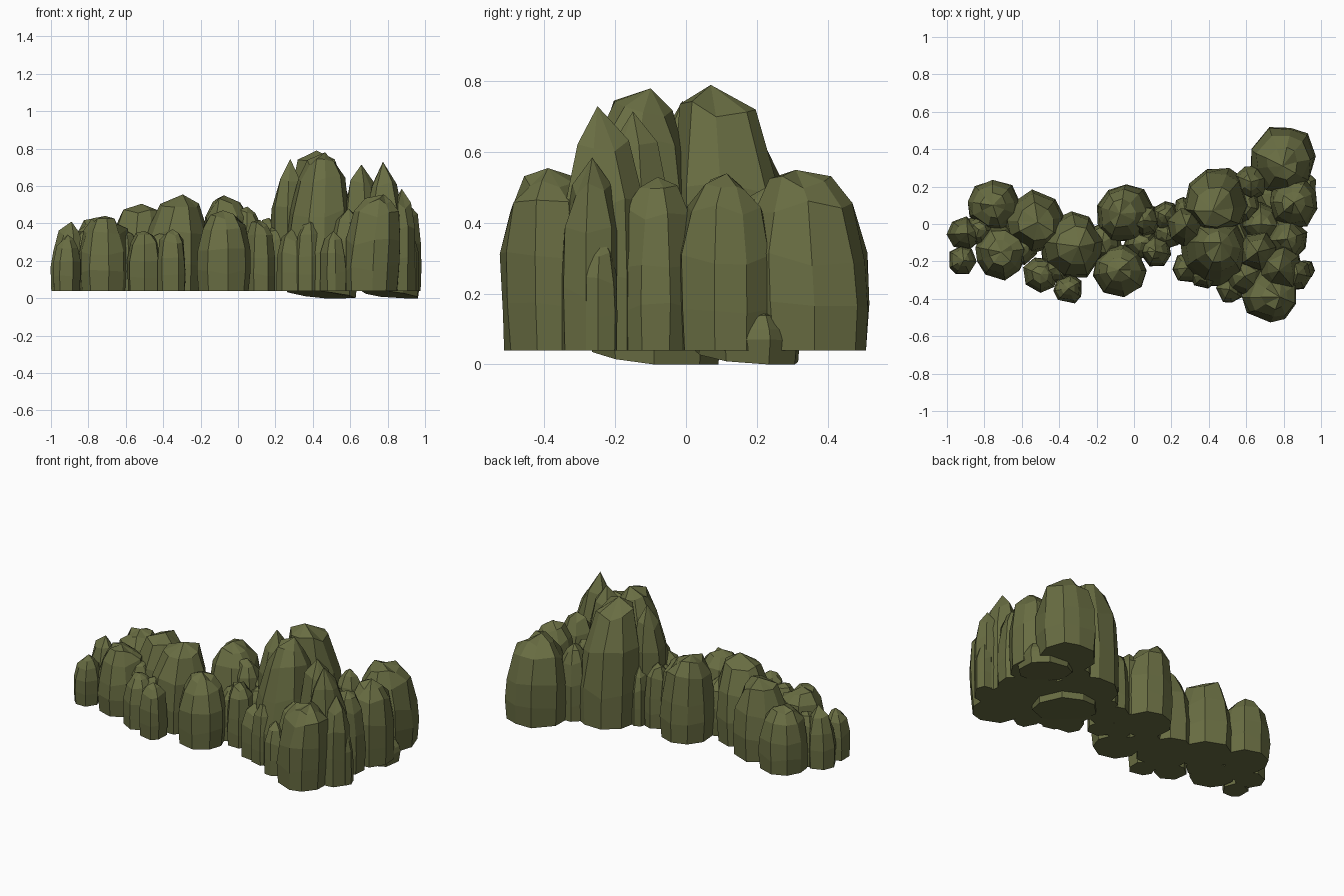
import bpy, bmesh, math, random

cube = bpy.data.objects.get("Cube")
if cube:
    bpy.data.objects.remove(cube)

random.seed(7)
GROUND = 0.04

moss = bpy.data.materials.new("olive_stone")
moss.use_nodes = True
COLOUR = (0.14, 0.153, 0.055, 1)
moss.diffuse_color = COLOUR
bsdf = next(n for n in moss.node_tree.nodes if n.type == "BSDF_PRINCIPLED")
bsdf.inputs["Base Color"].default_value = COLOUR
bsdf.inputs["Roughness"].default_value = 0.9

# Side profiles as (height fraction, radius fraction)
BLUNT = [(0, .95), (.24, 1), (.5, .98), (.79, .8), (.93, .47)]
TALL = [(0, .97), (.28, 1), (.6, .9), (.9, .6)]
STEEP = [(0, .98), (.28, 1), (.55, .85), (.8, .66), (.93, .43)]
POINTED = [(0, .98), (.3, 1), (.6, .94), (.84, .62)]


def rock(name, x, y, r, top, profile=BLUNT, lean=(0, 0), tilted=False):
    """Faceted column: stacked irregular rings, a peak and a flat base."""
    sides = 9 if r > .12 else 7
    start = random.random()
    spokes = [(math.tau * (i + start + random.uniform(-.2, .2)) / sides,
               r * random.uniform(.96, 1.07)) for i in range(sides)]
    height = top - GROUND
    bm = bmesh.new()
    rings = []
    for level, (h, width) in enumerate(profile):
        ring = []
        for angle, reach in spokes:
            wobble = random.uniform(-.04, .04) if level else 0
            spread = reach * (width + wobble)
            dx, dy = spread * math.cos(angle), spread * math.sin(angle)
            z = GROUND + height * (h + wobble)
            if tilted and level == 0:
                z = max(0, GROUND * (.5 - .5 * (dx + dy) / r))
            shift = h * h * .7
            ring.append(bm.verts.new((x + dx + lean[0] * shift,
                                      y + dy + lean[1] * shift, z)))
        rings.append(ring)
    for low, high in zip(rings, rings[1:]):
        for i in range(sides):
            j = (i + 1) % sides
            bm.faces.new((low[i], low[j], high[j], high[i]))
    peak = bm.verts.new((x + lean[0], y + lean[1], top))
    for i in range(sides):
        bm.faces.new((rings[-1][i], rings[-1][(i + 1) % sides], peak))
    bm.faces.new(rings[0][::-1])
    bmesh.ops.recalc_face_normals(bm, faces=bm.faces)
    mesh = bpy.data.meshes.new(name)
    bm.to_mesh(mesh)
    bm.free()
    mesh.materials.append(moss)
    bpy.context.collection.objects.link(bpy.data.objects.new(name, mesh))


# Low ridge on the right half
rock("end_rock_back", -.755, .10, .142, .43)
rock("end_rock_side", -.91, -.05, .088, .41, POINTED, (.02, 0))
rock("end_rock_front", -.92, -.195, .078, .34, BLUNT, (.01, 0))
rock("end_rock_wide", -.71, -.15, .142, .44)
rock("ridge_rock_back", -.525, .01, .16, .505, TALL, (.01, 0))
rock("ridge_rock_small", -.50, -.27, .095, .36)
rock("ridge_rock_front", -.35, -.345, .08, .37)
rock("ridge_rock_large", -.335, -.12, .175, .555, TALL, (.04, 0))
rock("middle_rock_back", -.045, .055, .162, .55, BLUNT, (-.03, 0))
rock("middle_rock_front", -.08, -.245, .142, .47)
rock("middle_rock_small", .115, -.145, .088, .42)
rock("middle_rock_link", .165, .045, .08, .43)
rock("middle_rock_shoulder", .05, .02, .09, .49)

# Tall stack
rock("tall_rock_back", .45, .13, .18, .79, TALL, (-.03, -.06))
rock("tall_rock_front", .425, -.15, .19, .78, STEEP, (.04, .05))
rock("spire_side", .28, -.02, .105, .745, POINTED, (.0, .01))
rock("spire_inner", .66, -.14, .11, .715, POINTED, (0, -.01))
rock("spire_outer", .785, -.23, .12, .73, POINTED, (-.01, -.02))

# Cluster around the stack
rock("cluster_rock_back", .795, .35, .178, .55, BLUNT, (0, -.04))
rock("cluster_rock_side", .855, .115, .137, .54)
rock("cluster_rock_gap", .82, -.08, .11, .53)
rock("cluster_rock_front", .72, -.37, .15, .555, BLUNT, (.06, -.02))
rock("cluster_rock_corner", .865, -.265, .085, .585, POINTED, (.01, 0))
rock("cluster_rock_link", .625, .225, .095, .50)

# Small stones at the foot
rock("foot_stone_outer", .92, -.24, .05, .37, POINTED)
rock("foot_stone_inner", .59, -.28, .1, .48, POINTED)
rock("foot_stone_front", .51, -.35, .075, .36, POINTED)
rock("foot_stone_side", .285, -.235, .085, .37, POINTED)
rock("foot_stone_middle", .38, -.27, .08, .42)
rock("foot_stone_back", .27, .08, .065, .40, POINTED)

# Sunken footings with a sloping underside
rock("footing_tall", .44, -.09, .19, .40, BLUNT, (0, 0), True)
rock("footing_side", .81, .17, .165, .16, BLUNT, (0, 0), True)

# Low stones that close the gaps
gaps = [(-.83, -.03, .08, .36), (-.6, -.13, .09, .36), (-.41, -.23, .09, .35),
        (-.17, -.1, .11, .38), (.04, -.1, .09, .36), (.18, -.05, .08, .38),
        (.68, .0, .11, .42), (.58, .1, .1, .45)]
for number, gap in enumerate(gaps, 1):
    rock(f"gap_stone_{number}", *gap)
